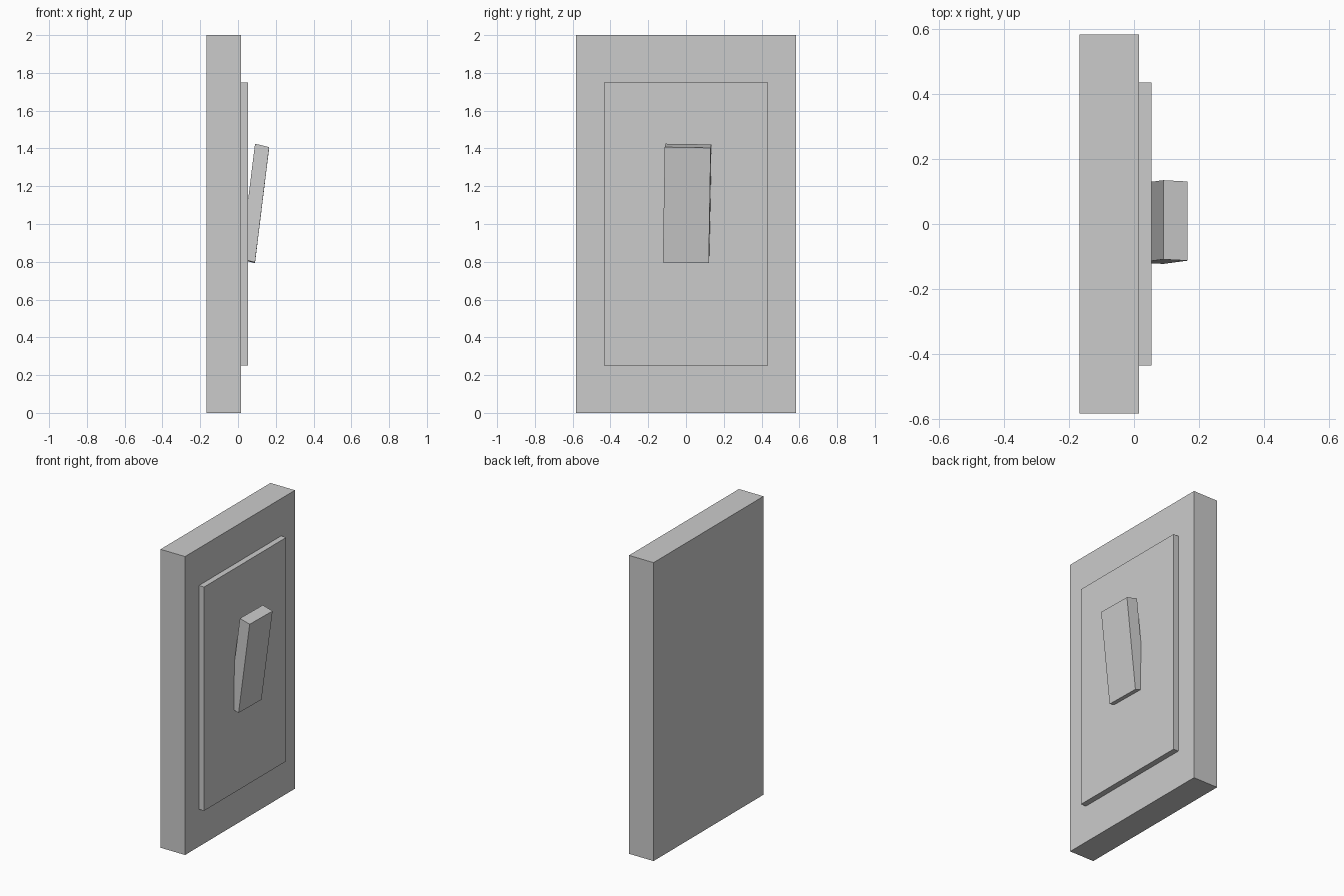
import bpy
import bmesh
from mathutils import Matrix, Vector

if "Cube" in bpy.data.objects:
    bpy.data.objects.remove(bpy.data.objects["Cube"])


def add_block(name, center, depth, width, height):
    """Block spanned by three edge vectors around its center."""
    m = Matrix((depth, width, height)).transposed().to_4x4()
    m.translation = Vector(center)
    bm = bmesh.new()
    bmesh.ops.create_cube(bm, size=1, matrix=m)
    bmesh.ops.recalc_face_normals(bm, faces=bm.faces)
    mesh = bpy.data.meshes.new(name)
    bm.to_mesh(mesh)
    bm.free()
    obj = bpy.data.objects.new(name, mesh)
    bpy.context.collection.objects.link(obj)
    return obj


# Thick wall plate
add_block("wall_plate", (-0.076, 0, 1), (0.182, 0, 0), (0, 1.164, 0), (0, 0, 2))

# Thin raised panel, seated slightly inside the wall plate
add_block("raised_panel", (0.029, 0, 1), (0.048, 0, 0), (0, 0.87, 0), (0, 0, 1.5))

# Skewed, slightly twisted switch lever, its lower back sunk in the panel
add_block("switch_lever", (0.09, 0.006, 1.109),
          (0.075, -0.004, -0.018), (0, 0.243, -0.004), (0.075, 0.010, 0.61))
